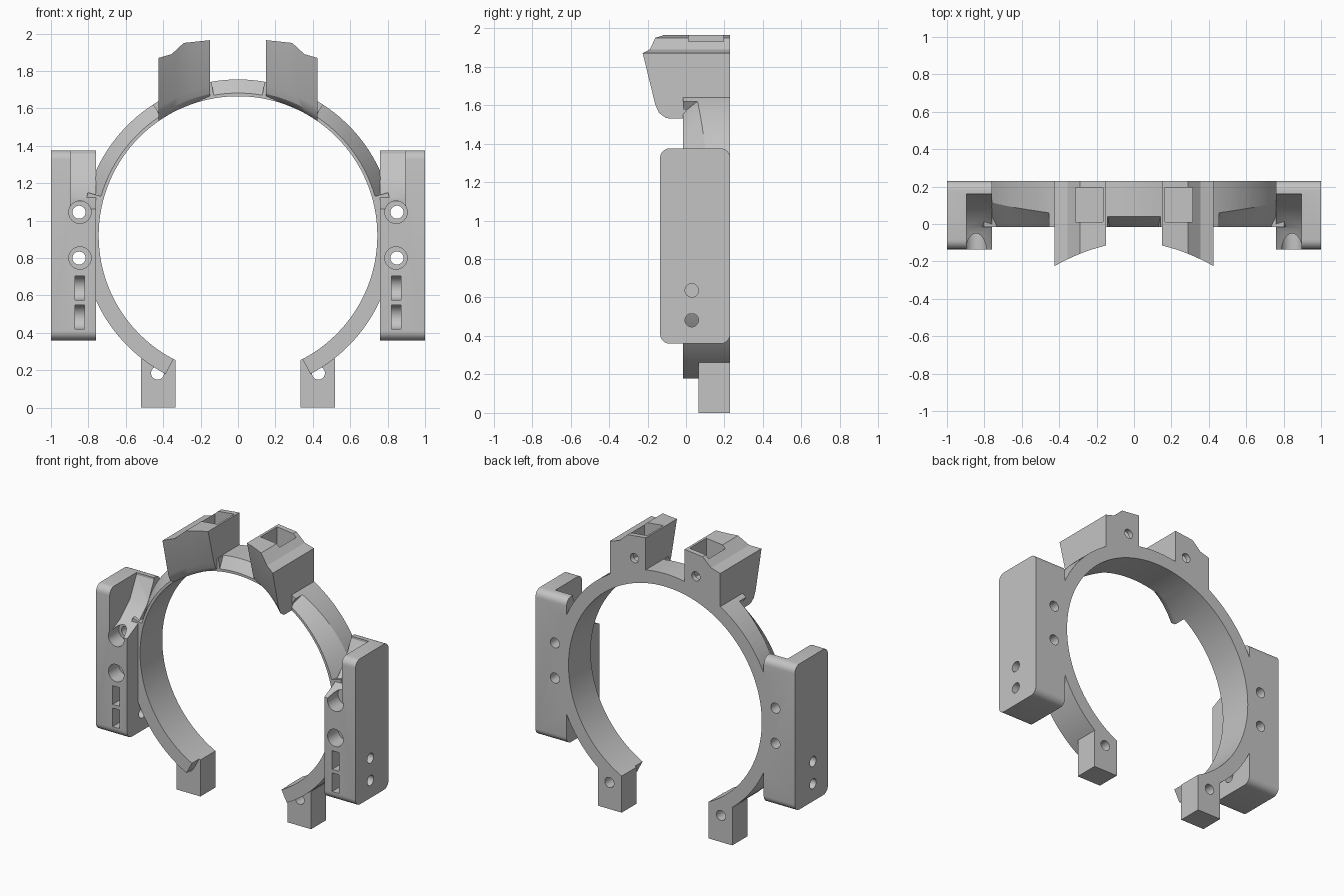
import bpy, bmesh, math
from mathutils import Vector

if "Cube" in bpy.data.objects:
    bpy.data.objects.remove(bpy.data.objects["Cube"])

CZ, R_IN, R_OUT, Y0, Y1 = 0.92, 0.745, 0.835, -0.015, 0.23

grey = bpy.data.materials.new("light_grey")
grey.diffuse_color = (0.55, 0.55, 0.55, 1)
grey.use_nodes = True
grey.node_tree.nodes["Principled BSDF"].inputs["Base Color"].default_value = grey.diffuse_color


def loft(name, sections):
    """Closed solid through equal-length loops of points."""
    bm = bmesh.new()
    rows = [[bm.verts.new(p) for p in s] for s in sections]
    n = len(rows[0])
    for a, b in zip(rows, rows[1:]):
        for i in range(n):
            j = (i + 1) % n
            bm.faces.new((a[i], a[j], b[j], b[i]))
    bm.faces.new(rows[0])
    bm.faces.new(rows[-1][::-1])
    bmesh.ops.recalc_face_normals(bm, faces=bm.faces)
    me = bpy.data.meshes.new(name)
    bm.to_mesh(me)
    bm.free()
    me.materials.append(grey)
    ob = bpy.data.objects.new(name, me)
    bpy.context.collection.objects.link(ob)
    return ob


def along_y(name, pts, a, b):
    return loft(name, [[(x, y, z) for x, z in pts] for y in (a, b)])


def along_x(name, pts, a, b):
    return loft(name, [[(x, y, z) for y, z in pts] for x in (a, b)])


def circle(u, v, r, n=32):
    return [(u + r * math.cos(2 * math.pi * i / n), v + r * math.sin(2 * math.pi * i / n)) for i in range(n)]


def rect(u0, u1, v0, v1):
    return [(u0, v0), (u1, v0), (u1, v1), (u0, v1)]


def rounded(u0, u1, v0, v1, r, n=6):
    pts = []
    for k, (u, v) in enumerate([(u1 - r, v1 - r), (u0 + r, v1 - r), (u0 + r, v0 + r), (u1 - r, v0 + r)]):
        for i in range(n + 1):
            a = math.pi / 2 * (k + i / n)
            pts.append((u + r * math.cos(a), v + r * math.sin(a)))
    return pts


def combine(ob, other, op):
    m = ob.modifiers.new(op, 'BOOLEAN')
    m.operation, m.object, m.solver = op, other, 'EXACT'
    bpy.context.view_layer.objects.active = ob
    bpy.ops.object.modifier_apply(modifier=m.name)
    bpy.data.objects.remove(other)


def both(ob, other, op):
    """Apply a right-hand part and its mirror image."""
    me = other.data.copy()
    for v in me.vertices:
        v.co.x *= -1
    me.flip_normals()
    twin = bpy.data.objects.new("twin", me)
    bpy.context.collection.objects.link(twin)
    combine(ob, other, op)
    combine(ob, twin, op)


def polar(deg, r):
    """Point on the ring, angle measured from the top."""
    a = math.radians(deg)
    return r * math.sin(a), CZ + r * math.cos(a)


def chamfer(name, d0, d1, depth0, depth1, n=14):
    """Cutter for the front outer corner of the ring."""
    secs = []
    for i in range(n + 1):
        t = i / n
        d, dep = d0 + (d1 - d0) * t, depth0 + (depth1 - depth0) * t
        prof = [(0.762, Y0), (0.762, Y0 - .05), (0.87, Y0 - .05), (0.87, dep * 1.3), (R_OUT, dep)]
        secs.append([(polar(d, r)[0], y, polar(d, r)[1]) for r, y in prof])
    return loft(name, secs)


# open ring, left solid inwards until the bore is cut
END, N = 152.4, 96
angles = [-END + 2 * END * i / N for i in range(N + 1)]
body = along_y("ring_bracket", [polar(a, R_OUT) for a in angles] + [polar(a, .69) for a in angles[::-1]], Y0, Y1)
combine(body, chamfer("top_chamfer", -9.8, 9.8, .04, .04), 'DIFFERENCE')
both(body, chamfer("side_chamfer", 33, 74, .06, .13), 'DIFFERENCE')

# side blocks with a ramped corner pocket
block = along_x("side_block", rounded(-.135, Y1, .36, 1.375, .05), .76, 1.0)
pocket = along_x("pocket", [(-.2, 1.03), (-.02, 1.12), (.09, 1.22), (.16, 1.36), (.16, 1.5), (-.2, 1.5)], .7, .895)
combine(block, pocket, 'DIFFERENCE')
both(body, block, 'UNION')

# feet
both(body, along_y("foot", rect(.335, .518, 0, .262), .065, Y1), 'UNION')


# top clamps: cross-sections swept sideways
def top_z(x):
    pts = [(.15, 1.965), (.29, 1.95), (.355, 1.89), (.425, 1.87)]
    for (a, za), (b, zb) in zip(pts, pts[1:]):
        if x <= b + 1e-6:
            return za + (zb - za) * (x - a) / (b - a)


sections = []
for x in (.15, .20, .245, .29, .322, .355, .39, .425):
    t = (x - .15) / .275
    yf = -.115 - .065 * t - .045 * t * t
    zt, zb = top_z(x), CZ + math.sqrt(R_IN ** 2 - x * x) - .008
    prof = [(Y1, zt), (yf, zt), (yf + .065, zb + .08), (yf + .085, zb + .035),
            (yf + .12, zb + .01), (yf + .18, zb), (Y1, zb)]
    sections.append([(x, y, z) for y, z in prof])
both(body, loft("clamp", sections), 'UNION')

# central bore
combine(body, along_y("bore", circle(0, CZ, R_IN, 128), -.5, .5), 'DIFFERENCE')

# clamp pockets and their rear screw holes
both(body, along_y("clamp_pocket", rect(.165, .312, 1.74, 2.1), .012, .195), 'DIFFERENCE')
both(body, along_y("clamp_hole", circle(.237, 1.80, .032), .15, .4), 'DIFFERENCE')

# counterbored holes in the side blocks
for z in (1.045, .80):
    both(body, along_y("counterbore", circle(.845, z, .06), -.3, -.02), 'DIFFERENCE')
    both(body, along_y("screw_hole", circle(.85, z, .035), -.1, .4), 'DIFFERENCE')

# round-ended nut slots with side screw holes
for z in (.64, .485):
    arc = [(.03 + .065 * math.cos(a), z + .065 * math.sin(a))
           for a in [math.pi * (i / 12 - .5) for i in range(13)]]
    both(body, along_x("nut_slot", arc + [(-.3, z + .065), (-.3, z - .065)], .82, .872), 'DIFFERENCE')
    both(body, along_x("side_hole", circle(.03, z - .003, .035), .73, 1.1), 'DIFFERENCE')

# foot holes behind the ring ends
both(body, along_y("foot_hole", circle(.43, .185, .035), .065, .4), 'DIFFERENCE')

# one material, smooth curves with sharp edges
body.data.materials.clear()
body.data.materials.append(grey)
for p in body.data.polygons:
    p.material_index = 0
bpy.ops.object.select_all(action='DESELECT')
body.select_set(True)
bpy.context.view_layer.objects.active = body
bpy.ops.object.shade_smooth_by_angle(angle=math.radians(25))
